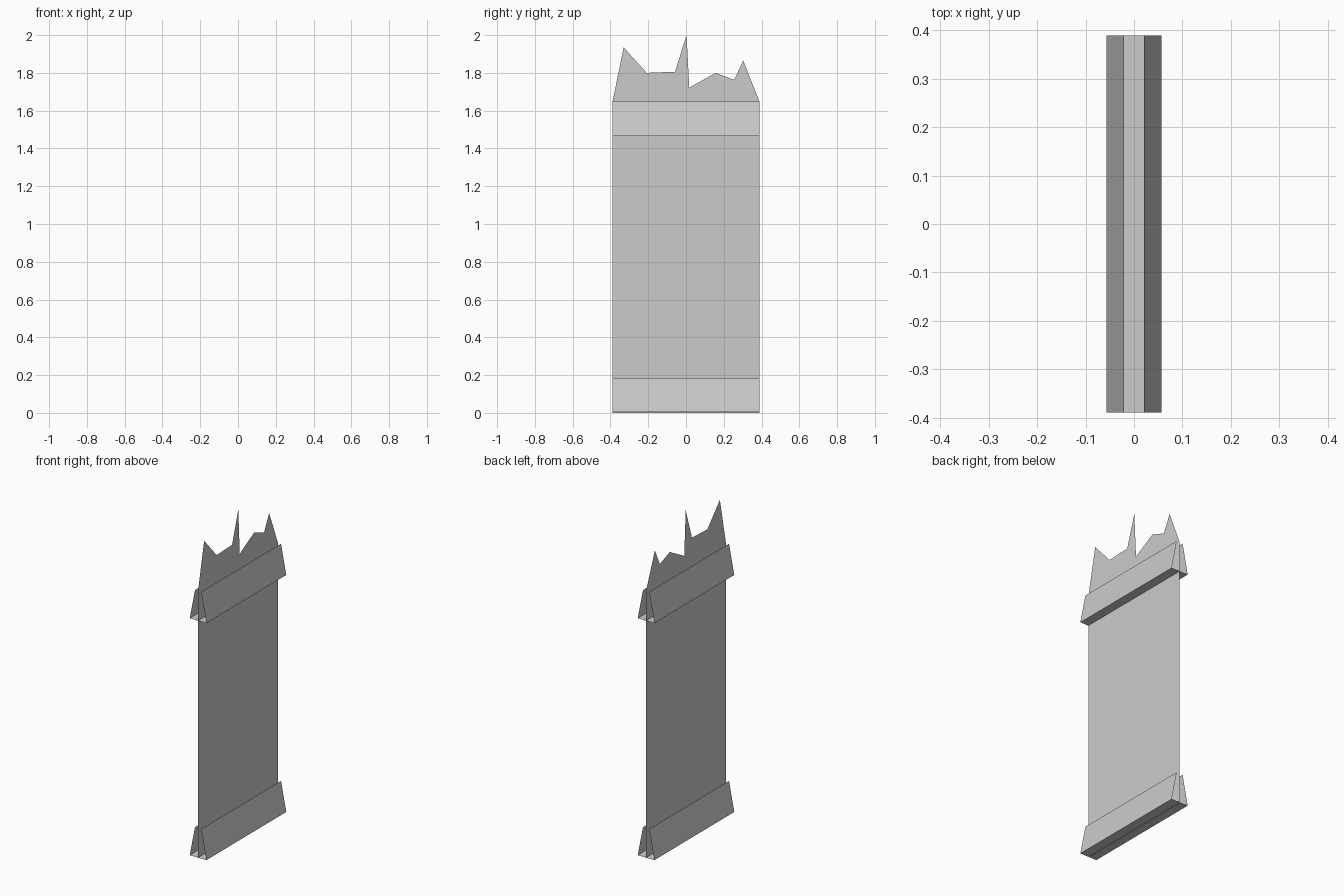
import bpy

if "Cube" in bpy.data.objects:
    bpy.data.objects.remove(bpy.data.objects["Cube"])

HALF = 0.389  # half width along y


def make_object(name, verts, faces):
    mesh = bpy.data.meshes.new(name)
    mesh.from_pydata(verts, [], faces)
    mesh.update()
    obj = bpy.data.objects.new(name, mesh)
    bpy.context.collection.objects.link(obj)
    return obj


# Thin cloth panel with a torn top edge, outline in (y, z)
torn_edge = [(HALF, 1.648), (0.303, 1.865), (0.255, 1.763), (0.157, 1.80),
             (0.017, 1.722), (0.003, 2.0), (-0.058, 1.806), (-0.208, 1.80),
             (-0.33, 1.935), (-HALF, 1.648)]
outline = [(-HALF, 0.0), (HALF, 0.0)] + torn_edge
make_object("torn_panel", [(0, y, z) for y, z in outline],
            [tuple(range(len(outline)))])


# Folded band: sloped sides and a floor, open at the top and both ends
def folded_band(name, z0, z1):
    profile = [(-0.021, z1), (-0.057, z0), (0.057, z0), (0.021, z1)]
    n = len(profile)
    verts = [(x, y, z) for y in (-HALF, HALF) for x, z in profile]
    faces = [(i, i + 1, n + i + 1, n + i) for i in range(n - 1)]
    make_object(name, verts, faces)


folded_band("lower_band", 0.004, 0.186)
folded_band("upper_band", 1.465, 1.648)
